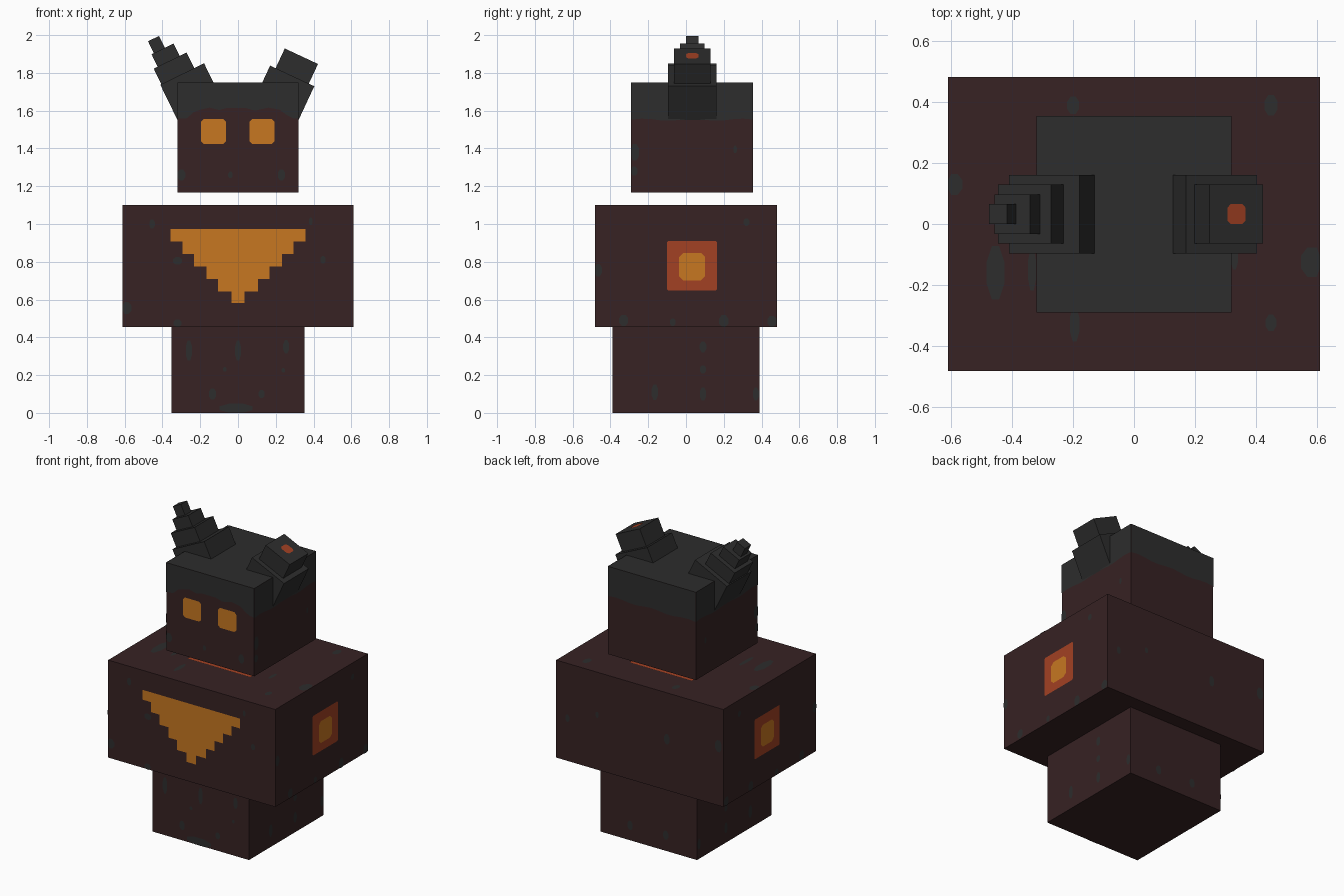
import bpy, bmesh, math
from mathutils import Matrix, Vector

cube = bpy.data.objects.get("Cube")
if cube:
    bpy.data.objects.remove(cube, do_unlink=True)


def material(name, rgb):
    lin = [((c / 255 + 0.055) / 1.055) ** 2.4 for c in rgb] + [1.0]
    m = bpy.data.materials.new(name)
    m.use_nodes = True
    m.diffuse_color = lin
    b = m.node_tree.nodes["Principled BSDF"]
    b.inputs["Base Color"].default_value = lin
    b.inputs["Roughness"].default_value = 0.9
    return m


BROWN = material("dark brown", (55, 34, 35))
GREY = material("charcoal grey", (45, 45, 45))
ORANGE = material("glowing orange", (199, 119, 33))
RED = material("ember red", (162, 65, 35))


def finish(name, bm, *mats):
    me = bpy.data.meshes.new(name)
    bm.to_mesh(me)
    bm.free()
    for m in mats:
        me.materials.append(m)
    ob = bpy.data.objects.new(name, me)
    bpy.context.collection.objects.link(ob)
    return ob


def box(name, lo, hi, mat, top=None, matrix=Matrix()):
    """Box between two corners; an optional second material covers its top."""
    lo, hi = Vector(lo), Vector(hi)
    size = Matrix.Diagonal((*(hi - lo), 1))
    bm = bmesh.new()
    bmesh.ops.create_cube(bm, size=1, matrix=matrix @ Matrix.Translation((lo + hi) / 2) @ size)
    if top:
        bm.normal_update()
        for f in bm.faces:
            f.material_index = int(f.normal.z > 0.9)
        return finish(name, bm, mat, top)
    return finish(name, bm, mat)


# Each side: outward direction and the mapping of flat coordinates to space
SIDES = {
    "front": ((0, -1, 0), lambda a, b, d: (a, d, b)),
    "back": ((0, 1, 0), lambda a, b, d: (a, d, b)),
    "left": ((1, 0, 0), lambda a, b, d: (d, a, b)),
    "right": ((-1, 0, 0), lambda a, b, d: (d, a, b)),
    "top": ((0, 0, 1), lambda a, b, d: (a, b, d)),
}


def plates(name, shapes, side, d, mat, lift=0.003, matrix=Matrix()):
    """Flat painted shapes lying just above one side of a box."""
    out, place = SIDES[side]
    bm = bmesh.new()
    for pts in shapes:
        vs = [bm.verts.new(Vector(place(a, b, d)) + Vector(out) * lift) for a, b in pts]
        f = bm.faces.new(vs)
        f.normal_update()
        if f.normal.dot(Vector(out)) < 0:
            f.normal_flip()
    bm.transform(matrix)
    return finish(name, bm, mat)


def blob(a, b, ra, rb, lim):
    """Eight-sided spot kept within the limits of its face."""
    pts = []
    for i in range(8):
        t = math.radians(22.5 + 45 * i)
        pts.append((min(max(a + ra * 1.05 * math.cos(t), lim[0]), lim[1]),
                    min(max(b + rb * 1.05 * math.sin(t), lim[2]), lim[3])))
    return pts


def chip(a0, a1, b0, b1, c=0.015):
    """Rectangle with clipped corners."""
    return [(a0 + c, b0), (a1 - c, b0), (a1, b0 + c), (a1, b1 - c),
            (a1 - c, b1), (a0 + c, b1), (a0, b1 - c), (a0, b0 + c)]


# Main blocks
CY = 0.0325
box("legs", (-0.352, -0.388, 0), (0.352, 0.388, 0.456), BROWN)
box("torso", (-0.611, -0.483, 0.456), (0.611, 0.483, 1.10), BROWN)
box("head", (-0.321, -0.29, 1.168), (0.321, 0.355, 1.748), BROWN, top=GREY)

# Hair cap: wavy-edged panels around the head
front_wave = [(-0.321, 1.557), (-0.27, 1.56), (-0.235, 1.592), (-0.2, 1.605), (-0.15, 1.616),
              (-0.1, 1.603), (-0.06, 1.614), (0.04, 1.614), (0.09, 1.6), (0.16, 1.616),
              (0.22, 1.605), (0.26, 1.575), (0.29, 1.56), (0.321, 1.557)]


def ragged(a0, a1):
    return [(a0 + (a1 - a0) * i / 12, 1.552 + 0.006 * math.sin(i * 1.3)) for i in range(13)]


for side, d, wave in (("front", -0.29, front_wave), ("back", 0.355, ragged(-0.321, 0.321)),
                      ("left", 0.321, ragged(-0.29, 0.355)), ("right", -0.321, ragged(-0.29, 0.355))):
    plates("hair_" + side, [wave + [(wave[-1][0], 1.748), (wave[0][0], 1.748)]], side, d, GREY, 0.002)

# Eyes
plates("eyes", [chip(-0.197, -0.063, 1.424, 1.556), chip(0.06, 0.194, 1.424, 1.556)],
       "front", -0.29, ORANGE, 0.004)

# Stepped chest triangle
rows = [(0.357, 0.973), (0.295, 0.908), (0.232, 0.842), (0.168, 0.776), (0.106, 0.708), (0.035, 0.643)]
steps = []
for i, (w, z) in enumerate(rows):
    steps += [(w, z), (w, rows[i + 1][1] if i < 5 else 0.583)]
plates("chest_triangle", [steps + [(-a, z) for a, z in reversed(steps)]], "front", -0.483, ORANGE, 0.004)

# Glowing sockets on the shoulders and under the head
for side, d in (("left", 0.611), ("right", -0.611)):
    plates(side + "_socket_rim", [chip(-0.1, 0.163, 0.648, 0.91, 0.006)], side, d, RED, 0.004)
    plates(side + "_socket_core", [chip(-0.036, 0.1, 0.702, 0.846, 0.02)], side, d, ORANGE, 0.006)
plates("neck_socket", [chip(-0.23, 0.23, -0.2, 0.265, 0.006)], "top", 1.10, RED, 0.004)

# Grey spots: position and radii on each face
HEAD_F, HEAD_S = (-0.321, 0.321, 1.168, 1.748), (-0.29, 0.355, 1.168, 1.748)
BODY_F, BODY_S = (-0.611, 0.611, 0.456, 1.1), (-0.483, 0.483, 0.456, 1.1)
LEG_F, LEG_S = (-0.352, 0.352, 0, 0.456), (-0.388, 0.388, 0, 0.456)


def spots(name, side, d, lim, data):
    plates(name, [blob(*s, lim) for s in data], side, d, GREY)


spots("head_front_spots", "front", -0.29, HEAD_F,
      [(-0.3, 1.26, 0.022, 0.03), (-0.04, 1.26, 0.012, 0.018), (0.23, 1.26, 0.02, 0.03)])
spots("torso_front_spots", "front", -0.483, BODY_F,
      [(-0.455, 1.0, 0.015, 0.025), (0.385, 1.015, 0.01, 0.02), (-0.32, 0.805, 0.025, 0.02),
       (0.45, 0.81, 0.015, 0.02), (-0.59, 0.555, 0.027, 0.032), (-0.32, 0.475, 0.022, 0.02)])
spots("leg_front_spots", "front", -0.388, LEG_F,
      [(-0.26, 0.33, 0.017, 0.055), (0, 0.33, 0.016, 0.055), (0.255, 0.35, 0.016, 0.037),
       (-0.07, 0.23, 0.01, 0.012), (0.24, 0.225, 0.01, 0.012), (-0.135, 0.1, 0.02, 0.03),
       (0.125, 0.1, 0.017, 0.022), (-0.01, 0.025, 0.09, 0.025)])
for side, s in (("left", 1), ("right", -1)):
    spots("head_%s_spots" % side, side, 0.321 * s, HEAD_S,
          [(-0.272, 1.38, 0.025, 0.045), (-0.275, 1.28, 0.02, 0.025), (0.26, 1.395, 0.01, 0.02)])
    spots("torso_%s_spots" % side, side, 0.611 * s, BODY_S,
          [(-0.465, 0.755, 0.02, 0.035), (0.32, 1.01, 0.016, 0.02), (-0.33, 0.49, 0.025, 0.03),
           (-0.07, 0.48, 0.016, 0.02), (0.2, 0.485, 0.025, 0.035), (0.455, 0.485, 0.025, 0.03)])
    spots("leg_%s_spots" % side, side, 0.352 * s, LEG_S,
          [(0.09, 0.35, 0.018, 0.03), (0.09, 0.23, 0.017, 0.022), (0.09, 0.1, 0.017, 0.035),
           (-0.165, 0.11, 0.018, 0.042), (0.37, 0.1, 0.016, 0.035)])
spots("torso_back_spots", "back", 0.483, BODY_F,
      [(-0.2, 0.795, 0.02, 0.035), (-0.577, 0.85, 0.025, 0.04), (0.527, 0.74, 0.015, 0.025),
       (0.31, 0.82, 0.012, 0.02)])
spots("leg_back_spots", "back", 0.388, LEG_F, [(0.135, 0.1, 0.02, 0.03), (-0.126, 0.105, 0.02, 0.03)])
spots("torso_top_spots", "top", 1.10, (-0.611, 0.611, -0.483, 0.483),
      [(-0.2, 0.39, 0.02, 0.03), (0.45, 0.39, 0.022, 0.035), (-0.59, 0.13, 0.027, 0.035),
       (-0.455, -0.16, 0.03, 0.09), (-0.335, -0.15, 0.014, 0.07), (0.585, -0.125, 0.038, 0.05),
       (-0.195, -0.33, 0.016, 0.058), (0.45, -0.325, 0.018, 0.028), (0.33, -0.11, 0.012, 0.04)])


# Horns: stacked blocks on a tilted axis; (half width, bottom, top, sideways shift)
def horn(name, x, z, tilt, layers):
    m = Matrix.Translation((x, CY, z)) @ Matrix.Rotation(math.radians(tilt), 4, "Y")
    for i, (w, b, t, off) in enumerate(layers):
        box("%s_block_%d" % (name, i + 1), (off - w, -w, b), (off + w, w, t), GREY, matrix=m)
    return m


horn("right_horn", -0.2955, 1.794, -26, [
    (0.129, -0.258, 0, 0), (0.097, 0, 0.092, -0.026), (0.065, 0.092, 0.165, -0.035),
    (0.0325, 0.165, 0.235, -0.054)])
stump = horn("left_horn", 0.287, 1.784, 25, [(0.129, -0.258, 0, 0), (0.097, 0, 0.115, 0)])

# Ember spot on the broken horn
plates("horn_ember", [chip(-0.033, 0.033, -0.033, 0.033, 0.012)], "top", 0.115, RED, 0.003, stump)
